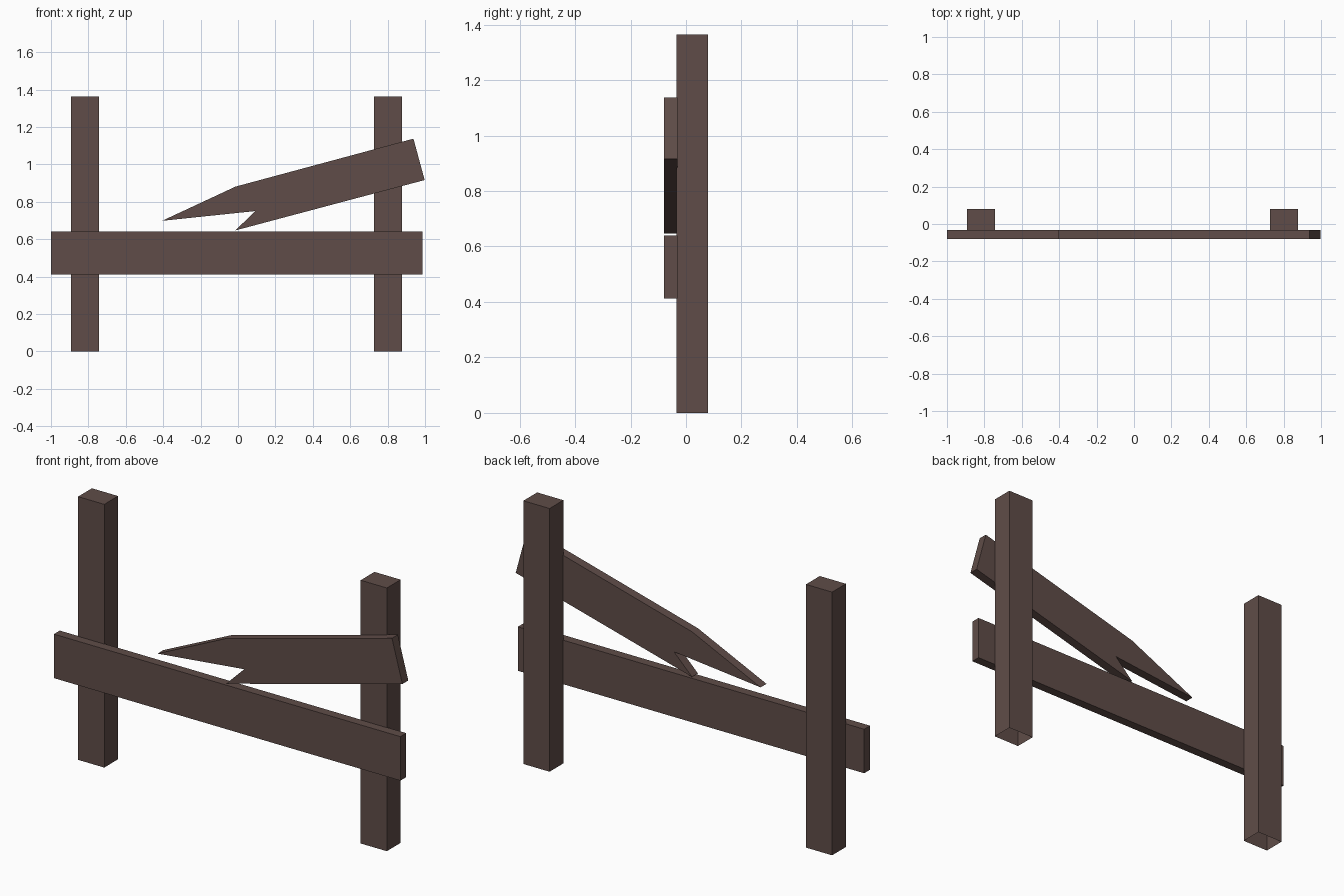
import bpy, bmesh

if "Cube" in bpy.data.objects:
    bpy.data.objects.remove(bpy.data.objects["Cube"])

wood = bpy.data.materials.new("dark brown wood")
wood.diffuse_color = (0.115, 0.073, 0.065, 1)
wood.use_nodes = True
wood.node_tree.nodes["Principled BSDF"].inputs["Base Color"].default_value = wood.diffuse_color


def board(name, outline, y0, y1, open_bottom=False):
    """Extrude an x-z outline from y0 (front) to y1 (back)."""
    bm = bmesh.new()
    face = bm.faces.new([bm.verts.new((x, y0, z)) for x, z in outline])
    ext = bmesh.ops.extrude_face_region(bm, geom=[face], use_keep_orig=True)
    for v in ext["geom"]:
        if isinstance(v, bmesh.types.BMVert):
            v.co.y = y1
    bmesh.ops.recalc_face_normals(bm, faces=bm.faces[:])
    if open_bottom:
        low = [f for f in bm.faces if f.normal.z < -0.9]
        bmesh.ops.delete(bm, geom=low, context='FACES_ONLY')
    mesh = bpy.data.meshes.new(name)
    bm.to_mesh(mesh)
    bm.free()
    mesh.materials.append(wood)
    obj = bpy.data.objects.new(name, mesh)
    bpy.context.collection.objects.link(obj)
    return obj


def rect(x0, x1, z0, z1):
    return [(x0, z0), (x1, z0), (x1, z1), (x0, z1)]


# Upright posts, open underneath
for name, x in (("left_post", -0.893), ("right_post", 0.727)):
    board(name, rect(x, x + 0.15, 0, 1.364), -0.034, 0.079, open_bottom=True)

# Intact lower rail
board("lower_rail", rect(-1.0, 0.986, 0.412, 0.640), -0.079, -0.031)

# Snapped, tilted upper rail with a splintered end
board("broken_rail", [(0.938, 1.137), (-0.013, 0.881), (-0.406, 0.698),
                      (0.091, 0.750), (-0.013, 0.647), (0.998, 0.916)],
      -0.079, -0.031)
